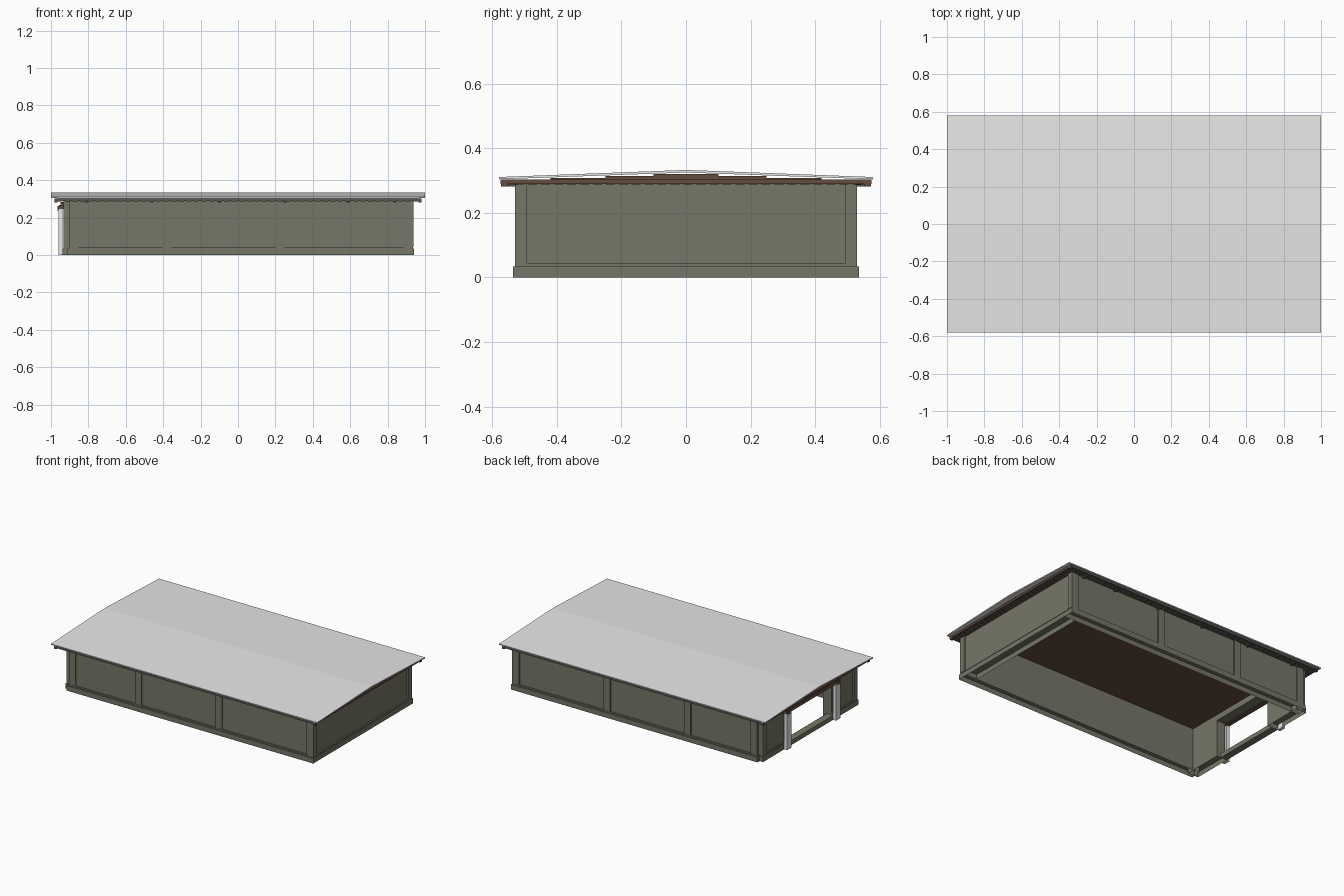
import bpy
import bmesh

old = bpy.data.objects.get("Cube")
if old:
    bpy.data.objects.remove(old, do_unlink=True)


def material(name, r, g, b):
    m = bpy.data.materials.new(name)
    m.use_nodes = True
    m.diffuse_color = (r, g, b, 1)
    m.node_tree.nodes["Principled BSDF"].inputs["Base Color"].default_value = (r, g, b, 1)
    return m


OLIVE = material("olive grey wall", 0.18, 0.182, 0.135)
GREY = material("pale grey metal", 0.80, 0.80, 0.80)
BROWN = material("brown timber", 0.13, 0.075, 0.05)
DARK = material("dark soffit", 0.10, 0.095, 0.085)


def finish(name, bm, mat):
    mesh = bpy.data.meshes.new(name)
    bm.to_mesh(mesh)
    bm.free()
    mesh.materials.append(mat)
    obj = bpy.data.objects.new(name, mesh)
    bpy.context.collection.objects.link(obj)
    return obj


def boxes(name, mat, *spans, open_bottom=False):
    """One object from boxes, each given as (x0, x1, y0, y1, z0, z1)."""
    bm = bmesh.new()
    for x0, x1, y0, y1, z0, z1 in spans:
        for v in bmesh.ops.create_cube(bm, size=1)["verts"]:
            v.co.x = x1 if v.co.x > 0 else x0
            v.co.y = y1 if v.co.y > 0 else y0
            v.co.z = z1 if v.co.z > 0 else z0
    bmesh.ops.recalc_face_normals(bm, faces=bm.faces)
    if open_bottom:
        under = [f for f in bm.faces if f.normal.z < -0.5]
        bmesh.ops.delete(bm, geom=under, context="FACES")
    return finish(name, bm, mat)


def both(x0, x1, y0, y1, z0, z1):
    """A box and its mirror image across the ridge."""
    return [(x0, x1, y0, y1, z0, z1), (x0, x1, -y1, -y0, z0, z1)]


X, Y, TOP = 0.941, 0.536, 0.29   # closed end, half width, wall height
BACK, STEP = -0.912, -0.938      # ends of the long walls and of the door wall
IN_X, IN_Y = 0.86, 0.465         # inner faces of the walls
END_Y = 0.512                    # half width of the door wall
DOOR = 0.24                      # half width of the opening
BASE, RAIL = 0.034, 0.043

# Hollow base, open underneath, with a slimmer rail on top
boxes("base_ring", OLIVE,
      *both(BACK, X, IN_Y, Y, 0, BASE),
      (IN_X, X, -IN_Y, IN_Y, 0, BASE),
      *both(STEP, -IN_X, DOOR, END_Y, 0, BASE), open_bottom=True)
boxes("base_rail", OLIVE,
      *both(BACK + 0.006, X - 0.006, IN_Y, Y - 0.006, BASE, RAIL),
      (IN_X, X - 0.006, -IN_Y, IN_Y, BASE, RAIL),
      *both(STEP + 0.006, -IN_X, DOOR, END_Y - 0.006, BASE, RAIL))

# Recessed wall panels
boxes("long_walls", OLIVE, *both(BACK + 0.012, X - 0.016, IN_Y, Y - 0.016, RAIL, TOP))
boxes("closed_end_wall", OLIVE, (IN_X, X - 0.016, -IN_Y, IN_Y, RAIL, TOP))
boxes("door_end_wall", OLIVE,
      *both(STEP + 0.014, -IN_X, DOOR, END_Y - 0.01, RAIL, TOP),
      (STEP + 0.014, -IN_X, -DOOR, DOOR, 0.25, TOP))

# Pilasters on the long sides and corner posts at the ends
pilasters = []
for x0, x1 in ((BACK + 0.01, -0.853), (-0.404, -0.356), (0.20, 0.249), (0.885, X - 0.006)):
    pilasters += both(x0, x1, Y - 0.03, Y - 0.008, RAIL, TOP)
boxes("side_pilasters", OLIVE, *pilasters)
boxes("end_pilasters", OLIVE,
      *both(X - 0.03, X - 0.004, 0.492, 0.53, RAIL, TOP),
      *both(STEP + 0.004, BACK + 0.01, 0.47, END_Y - 0.004, RAIL, TOP))

# Doorway
boxes("door_sill", OLIVE, (STEP, -0.89, -DOOR, DOOR, 0, 0.03))
boxes("door_posts", GREY, *both(-0.96, STEP, DOOR, DOOR + 0.045, 0, 0.245))
boxes("door_lintel", BROWN, (-0.958, STEP + 0.014, -0.29, 0.29, 0.245, 0.268))
boxes("lintel_brackets", BROWN, *both(-0.964, -0.94, 0.255, 0.275, 0.238, 0.262))
boxes("lintel_cap", BROWN, (-0.95, STEP + 0.014, -0.26, 0.26, 0.268, 0.282))

# Stepped timber boards filling the gable under the roof
layers = [(0.55, 0.29, 0.303), (0.42, 0.303, 0.308), (0.25, 0.308, 0.314), (0.10, 0.314, 0.32)]
boxes("ceiling_boards", BROWN, *[(-0.965, 0.965, -w, w, z0, z1) for w, z0, z1 in layers])

# Timber boards across the gable ends, with the ends of the eave beams
gable = []
for x0, x1 in ((-0.982, -0.965), (0.965, 0.982)):
    gable.append((x0, x1, -0.575, 0.575, 0.289, 0.303))
    gable += both(x0, x1, 0.553, 0.573, 0.281, 0.289)
boxes("gable_boards", BROWN, *gable)
boxes("eave_beams", DARK, *both(-0.965, 0.965, 0.55, 0.573, 0.289, 0.304))

# Dark slats below the overhang on all sides
slats = []
for i in range(48):
    x = -0.965 + i * 0.0405
    slats += both(x, x + 0.028, Y - 0.012, 0.57, 0.287, 0.2905)
for i in range(27):
    y = -0.53 + i * 0.0402
    for x in (-0.957, 0.957):
        slats.append((x - 0.019, x + 0.019, y, y + 0.028, 0.2875, 0.2905))
boxes("soffit_slats", DARK, *slats)

# Small brackets under the long eaves
brackets = []
for x in (-0.81, -0.46, -0.10, 0.25, 0.59, 0.84):
    brackets += both(x - 0.008, x + 0.008, Y - 0.02, 0.56, 0.281, 0.292)
boxes("eave_brackets", DARK, *brackets)

# Low pitched roof sheet
profile = [(-0.58, 0.304), (0, 0.325), (0.58, 0.304), (0.58, 0.311), (0, 0.333), (-0.58, 0.311)]
bm = bmesh.new()
face = bm.faces.new([bm.verts.new((-1, y, z)) for y, z in profile])
grown = bmesh.ops.extrude_face_region(bm, geom=[face])["geom"]
bmesh.ops.translate(bm, vec=(2, 0, 0), verts=[g for g in grown if isinstance(g, bmesh.types.BMVert)])
bmesh.ops.recalc_face_normals(bm, faces=bm.faces)
finish("roof_sheet", bm, GREY)
